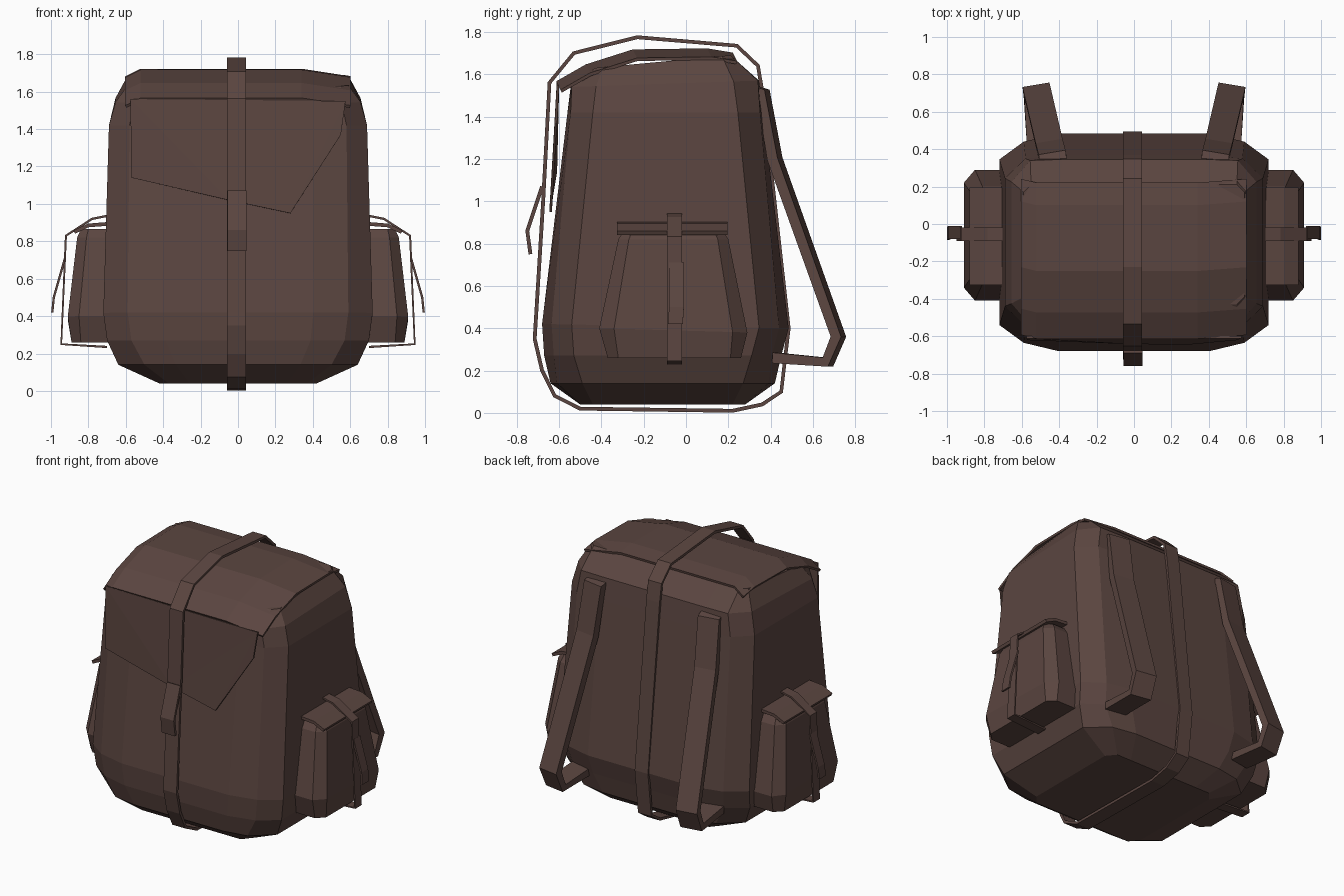
import bpy, bmesh
from mathutils import Vector

if "Cube" in bpy.data.objects:
    bpy.data.objects.remove(bpy.data.objects["Cube"], do_unlink=True)

brown = bpy.data.materials.new("brown canvas")
brown.use_nodes = True
COLOUR = (0.104, 0.060, 0.051, 1)
brown.diffuse_color = COLOUR
brown.node_tree.nodes["Principled BSDF"].inputs["Base Color"].default_value = COLOUR


def finish(name, bm, thickness=0, mirror=False):
    """Turn a bmesh into a flat shaded object, optionally thickened and mirrored."""
    bmesh.ops.recalc_face_normals(bm, faces=bm.faces)
    mesh = bpy.data.meshes.new(name)
    bm.to_mesh(mesh)
    bm.free()
    mesh.materials.append(brown)
    obj = bpy.data.objects.new(name, mesh)
    bpy.context.scene.collection.objects.link(obj)
    if thickness:
        solid = obj.modifiers.new("thickness", "SOLIDIFY")
        solid.thickness = thickness
        solid.offset = 0
    if mirror:
        obj.modifiers.new("mirror", "MIRROR")
    return obj


def loft(name, rings, mirror=False):
    """Skin chamfered rectangles: x0, x1, y0, y1, chamfer x, chamfer y, z front, z back, bow."""
    bm = bmesh.new()
    loops = []
    for x0, x1, y0, y1, cx, cy, zf, zb, bow in rings:
        inset = cx + (x1 - x0) * .13
        outline = [(x0 + inset, y0), (x1 - inset, y0), (x1 - cx, y0 + bow), (x1, y0 + cy),
                   (x1, y1 - cy), (x1 - cx, y1 - bow), (x1 - inset, y1), (x0 + inset, y1),
                   (x0 + cx, y1 - bow), (x0, y1 - cy), (x0, y0 + cy), (x0 + cx, y0 + bow)]
        loops.append([bm.verts.new((x, y, zf + (zb - zf) * (y - y0) / (y1 - y0)))
                      for x, y in outline])
    count = len(outline)
    for a, b in zip(loops, loops[1:]):
        for i in range(count):
            j = (i + 1) % count
            bm.faces.new((a[i], a[j], b[j], b[i]))
    bm.faces.new(loops[0][::-1])
    bm.faces.new(loops[-1])
    return finish(name, bm, mirror=mirror)


def ribbon(name, path, section, thickness, closed=False, mirror=False):
    """Sheet that follows a path; section lists the offsets across it."""
    bm = bmesh.new()
    rows = [[bm.verts.new(Vector(p) + Vector(s)) for s in section] for p in path]
    pairs = list(zip(rows, rows[1:]))
    if closed:
        pairs.append((rows[-1], rows[0]))
    for a, b in pairs:
        for i in range(len(section) - 1):
            bm.faces.new((a[i], a[i + 1], b[i + 1], b[i]))
    return finish(name, bm, thickness, mirror)


def band(x, y):
    """Flat cross-section reaching the same distance both ways."""
    return [(-x, -y, 0), (x, y, 0)]


# Main bag
loft("bag_body", [
    (-.42, .42, -.50, .28, .05, .06, .04, .04, 0),
    (-.64, .64, -.64, .42, .14, .15, .14, .14, .03),
    (-.70, .70, -.67, .45, .13, .14, .27, .27, .045),
    (-.72, .72, -.68, .485, .13, .14, .42, .40, .045),
    (-.69, .69, -.56, .365, .11, .12, 1.42, 1.42, .015),
    (-.655, .655, -.545, .345, .10, .12, 1.54, 1.57, .005),
    (-.59, .59, -.43, .21, .04, .04, 1.63, 1.69, 0),
])

# Domed lid over the top, drooping at both sides
ribbon("lid", [(0, y, z) for y, z in
               [(-.61, 1.56), (-.47, 1.64), (-.25, 1.71), (.10, 1.715), (.22, 1.695)]],
       [(-.6, .02, -.04), (-.52, 0, 0), (.34, 0, 0), (.6, .02, -.04)], .015)

# Uneven front flap hanging from the lid
bm = bmesh.new()
flap = [(-.575, -.605, 1.56), (-.57, -.615, 1.14), (-.05, -.635, 1.02),
        (.28, -.64, .95), (.55, -.615, 1.37), (.575, -.605, 1.55)]
bm.faces.new([bm.verts.new(p) for p in flap])
bmesh.ops.triangulate(bm, faces=bm.faces)
finish("front_flap", bm, .012)

# Strap that loops round the whole bag, and its loose end
loop = [(-.645, 1.56), (-.53, 1.70), (-.23, 1.775), (.24, 1.735), (.34, 1.64), (.36, 1.52),
        (.485, .40), (.45, .10), (.36, .04), (.22, .01), (-.50, .02), (-.62, .08),
        (-.68, .20), (-.715, .35), (-.675, 1.0)]
ribbon("centre_strap", [(-.008, y, z) for y, z in loop], band(.05, 0), .018, closed=True)
ribbon("centre_strap_end", [(-.005, y, z) for y, z in
                            [(-.68, 1.07), (-.75, .86), (-.735, .75)]], band(.05, 0), .018)

# Side pockets with lids and buckled straps
loft("side_pocket", [
    (.62, .89, -.37, .26, .05, .05, .26, .26, 0),
    (.62, .91, -.41, .29, .06, .07, .40, .38, 0),
    (.62, .86, -.32, .20, .05, .05, .82, .82, 0),
    (.64, .84, -.29, .17, .04, .04, .865, .865, 0),
], mirror=True)
ribbon("pocket_lid", [(.67, -.065, .895), (.80, -.065, .885), (.875, -.065, .85)],
       band(0, .26), .02, mirror=True)
ribbon("pocket_strap", [(x, -.055, z) for x, z in
                        [(.68, .94), (.78, .92), (.92, .83), (.945, .25), (.70, .235)]],
       band(0, .035), .012, mirror=True)
ribbon("pocket_strap_end", [(.925, -.045, .71), (.985, -.045, .50), (.993, -.05, .42)],
       band(0, .035), .012, mirror=True)

# Shoulder straps
ribbon("shoulder_strap", [(.43, .32, 1.52), (.435, .365, 1.51), (.45, .42, 1.20),
                          (.52, .72, .36), (.515, .67, .24), (.50, .42, .26)],
       band(.072, -.012), .05, mirror=True)
